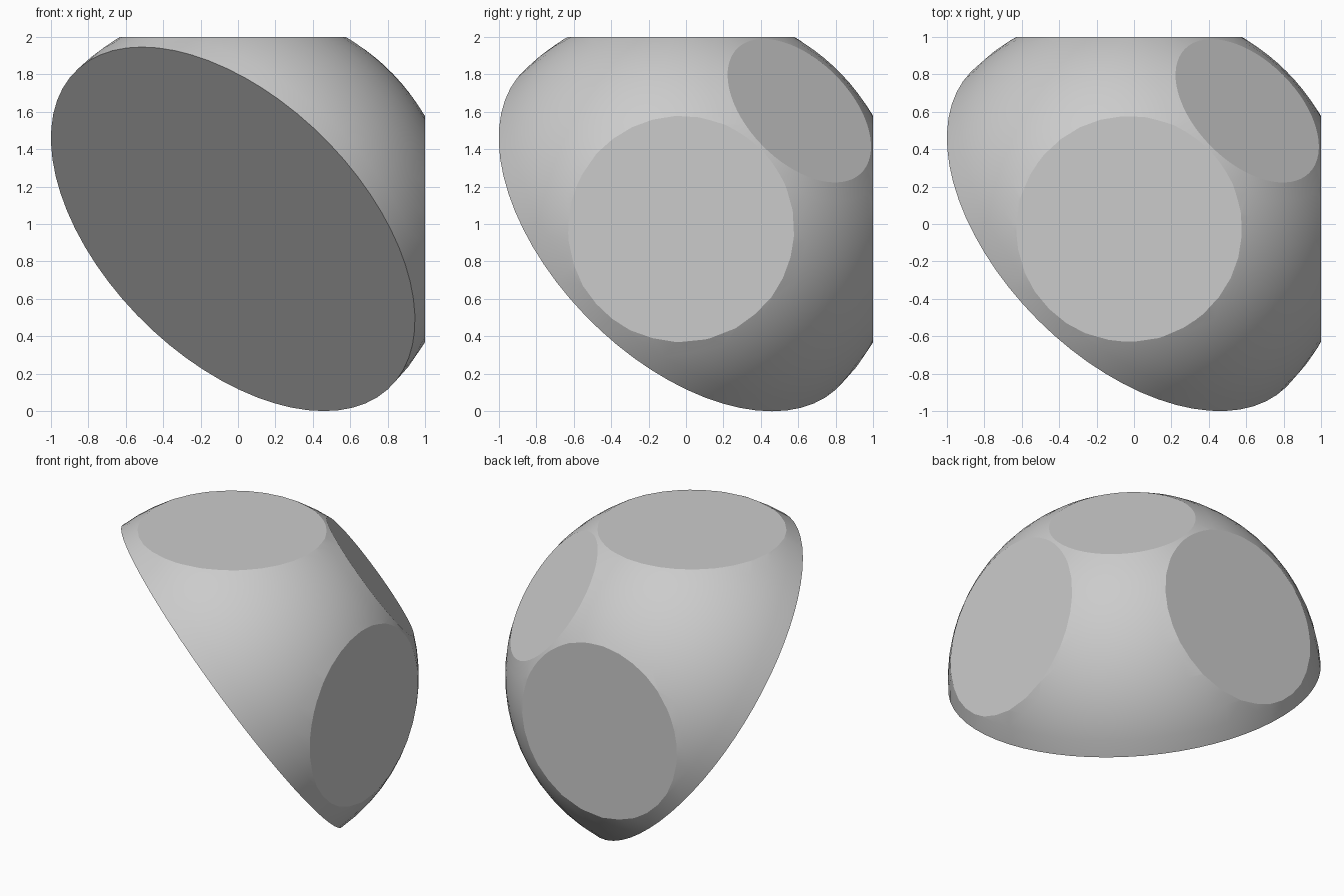
import bpy, bmesh, math
from mathutils import Vector

cube = bpy.data.objects.get("Cube")
if cube:
    bpy.data.objects.remove(cube, do_unlink=True)

RADIUS = 1.192
DIAGONAL = Vector((1, 1, 1)).normalized()
CENTRE = Vector((-0.027, -0.027, 0.973))

# Single plain grey
grey = bpy.data.materials.new("light_grey")
grey.use_nodes = True
colour = (0.6, 0.6, 0.6, 1)
grey.diffuse_color = colour
grey.node_tree.nodes["Principled BSDF"].inputs["Base Color"].default_value = colour


def slice_flat(bm, normal, distance):
    """Cut away everything beyond a plane and cap the opening."""
    cut = bmesh.ops.bisect_plane(
        bm, geom=bm.verts[:] + bm.edges[:] + bm.faces[:], dist=1e-5,
        plane_co=normal * distance, plane_no=normal, clear_outer=True)
    rim = [e for e in cut["geom_cut"] if isinstance(e, bmesh.types.BMEdge)]
    bmesh.ops.holes_fill(bm, edges=rim, sides=0)


# Ball with its pole on the body diagonal
bm = bmesh.new()
bmesh.ops.create_uvsphere(bm, u_segments=64, v_segments=32, radius=RADIUS)
turn = DIAGONAL.to_track_quat('Z', 'Y').to_matrix()
bmesh.ops.rotate(bm, verts=bm.verts, cent=(0, 0, 0), matrix=turn)

# Great cut through the middle, three square flats, one small corner flat
slice_flat(bm, -DIAGONAL, 0.0)
for axis in ((1, 0, 0), (0, 1, 0), (0, 0, 1)):
    slice_flat(bm, Vector(axis), 1.027)
slice_flat(bm, DIAGONAL, 1.095)

bmesh.ops.translate(bm, verts=bm.verts, vec=CENTRE)
bmesh.ops.recalc_face_normals(bm, faces=bm.faces)
mesh = bpy.data.meshes.new("faceted_half_ball")
bm.to_mesh(mesh)
bm.free()
mesh.materials.append(grey)

body = bpy.data.objects.new("faceted_half_ball", mesh)
bpy.context.collection.objects.link(body)
bpy.context.view_layer.objects.active = body
body.select_set(True)
bpy.ops.object.shade_smooth_by_angle(angle=math.radians(15))
